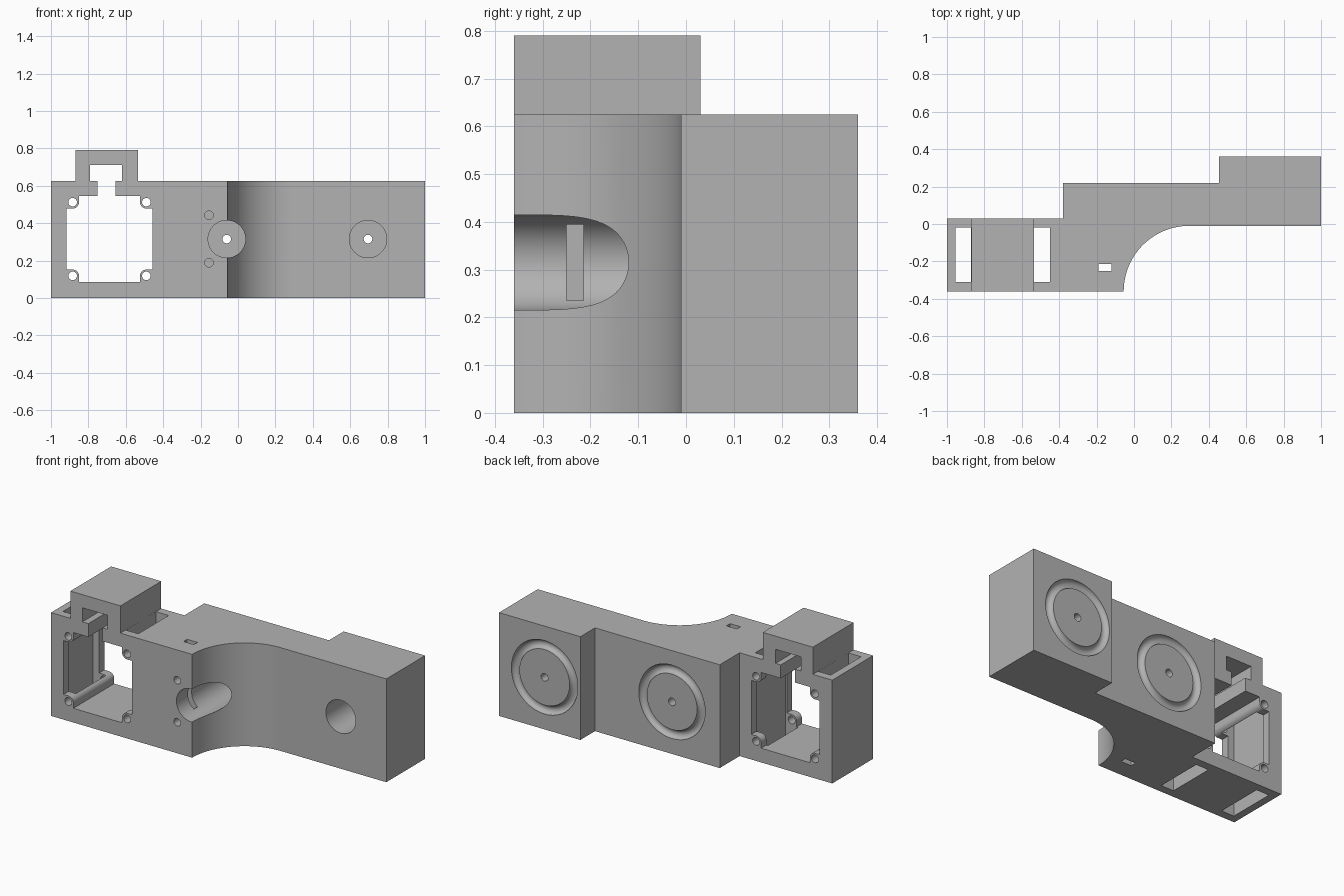
import bpy, bmesh
from math import sin, cos, pi, radians
from mathutils import Vector, Matrix

cube = bpy.data.objects.get("Cube")
if cube:
    bpy.data.objects.remove(cube, do_unlink=True)

grey = bpy.data.materials.new("plain grey")
grey.use_nodes = True
tone = (0.45, 0.45, 0.45, 1)
grey.diffuse_color = tone
grey.node_tree.nodes["Principled BSDF"].inputs["Base Color"].default_value = tone


def make(name, bm):
    bmesh.ops.recalc_face_normals(bm, faces=bm.faces)
    mesh = bpy.data.meshes.new(name)
    bm.to_mesh(mesh)
    bm.free()
    mesh.materials.append(grey)
    obj = bpy.data.objects.new(name, mesh)
    bpy.context.collection.objects.link(obj)
    return obj


def prism(name, points, axis, low, high):
    """Extrude a 2D outline along y (points are x, z) or z (points are x, y)."""
    bm = bmesh.new()
    if axis == "y":
        verts = [bm.verts.new((a, low, b)) for a, b in points]
        step = (0, high - low, 0)
    else:
        verts = [bm.verts.new((a, b, low)) for a, b in points]
        step = (0, 0, high - low)
    face = bm.faces.new(verts)
    new = bmesh.ops.extrude_face_region(bm, geom=[face])["geom"]
    bmesh.ops.translate(bm, vec=step, verts=[v for v in new if isinstance(v, bmesh.types.BMVert)])
    return make(name, bm)


def rect(x0, x1, y0, y1):
    return [(x0, y0), (x1, y0), (x1, y1), (x0, y1)]


def arc(cx, cy, r, start, end, n):
    angles = [radians(start + (end - start) * i / n) for i in range(n + 1)]
    return [(cx + r * cos(a), cy + r * sin(a)) for a in angles]


def bore(name, x, z, r, low, high, n=64):
    return prism(name, arc(x, z, r, 0, 360 - 360 / n, n - 1), "y", low, high)


def ring(name, x, y, z, major, minor, n=80, m=20):
    bm = bmesh.new()
    loop = [bm.verts.new((major + minor * cos(2 * pi * i / m), minor * sin(2 * pi * i / m), 0))
            for i in range(m)]
    edges = [bm.edges.new((loop[i], loop[(i + 1) % m])) for i in range(m)]
    bmesh.ops.spin(bm, geom=loop + edges, cent=(0, 0, 0), axis=(0, 1, 0),
                   angle=2 * pi, steps=n, use_merge=True)
    bmesh.ops.remove_doubles(bm, verts=bm.verts, dist=0.0001)
    bmesh.ops.transform(bm, matrix=Matrix.Translation(Vector((x, y, z))), verts=bm.verts)
    return make(name, bm)


def combine(target, tool, operation):
    mod = target.modifiers.new(tool.name, "BOOLEAN")
    mod.object, mod.operation, mod.solver = tool, operation, "EXACT"
    bpy.context.view_layer.objects.active = target
    bpy.ops.object.modifier_apply(modifier=mod.name)
    bpy.data.objects.remove(tool, do_unlink=True)


FRONT, BACK, TOP, MID = -0.36, 0.03, 0.625, 0.315

# Stepped body with the swept front corner
outline = [(-1, FRONT)] + arc(0.295, FRONT, 0.35, 180, 90, 40)
outline += [(1, -0.01), (1, 0.36), (0.455, 0.36), (0.455, 0.22),
            (-0.38, 0.22), (-0.38, BACK), (-1, BACK)]
body = prism("bracket_body", outline, "z", 0, TOP)

# Raised block over the open frame
combine(body, prism("top_block", rect(-0.87, -0.535, 0.58, 0.79), "y", FRONT, BACK), "UNION")

# Square opening whose corners keep rounded screw bosses
cx, half, screw, r = -0.687, 0.229, 0.197, 0.034
opening = []
for turn in range(4):
    corner = [(half, screw - r)] + arc(screw, screw, r, 270, 180, 10) + [(screw - r, half)]
    for a, b in corner:
        for _ in range(turn):
            a, b = -b, a
        opening.append((cx + a, MID + b))
cutters = [prism("frame_opening", opening, "y", -0.5, 0.1)]

# T-shaped channel through the raised block
neck, wide = (-0.75, -0.655), (-0.79, -0.62)
channel = [(neck[0], 0.5), (neck[1], 0.5), (neck[1], TOP), (wide[1], TOP),
           (wide[1], 0.71), (wide[0], 0.71), (wide[0], TOP), (neck[0], TOP)]
cutters.append(prism("channel", channel, "y", -0.5, 0.1))

# Vertical slots beside the block and the small nut slot
for name, x0, x1, y0, y1 in (("outer_slot", -0.955, -0.8705, -0.31, -0.02),
                             ("inner_slot", -0.5345, -0.45, -0.31, -0.02),
                             ("nut_slot", -0.19, -0.12, -0.25, -0.215)):
    cutters.append(prism(name, rect(x0, x1, y0, y1), "z", -0.1, 0.7))

# Screw holes along the four bosses
for sx in (-1, 1):
    for sz in (-1, 1):
        cutters.append(bore("boss_hole", cx + sx * screw, MID + sz * screw, 0.023, -0.5, 0.1, 24))

# Deep front bores, their through holes and the round grooves behind
for x, back in ((-0.06, 0.22), (0.695, 0.36)):
    cutters.append(bore("bore", x, MID, 0.1, -0.5, back - 0.11))
    cutters.append(bore("through_hole", x, MID, 0.023, -0.5, 0.5, 24))
    cutters.append(ring("ring_groove", x, back, MID, 0.195, 0.027))

# Blind screw holes next to the left bore
for z in (MID - 0.127, MID + 0.127):
    cutters.append(bore("blind_hole", -0.155, z, 0.023, -0.5, -0.17, 24))

for tool in cutters:
    combine(body, tool, "DIFFERENCE")

bpy.ops.object.select_all(action="DESELECT")
body.select_set(True)
bpy.context.view_layer.objects.active = body
bpy.ops.object.shade_smooth_by_angle(angle=radians(30))
